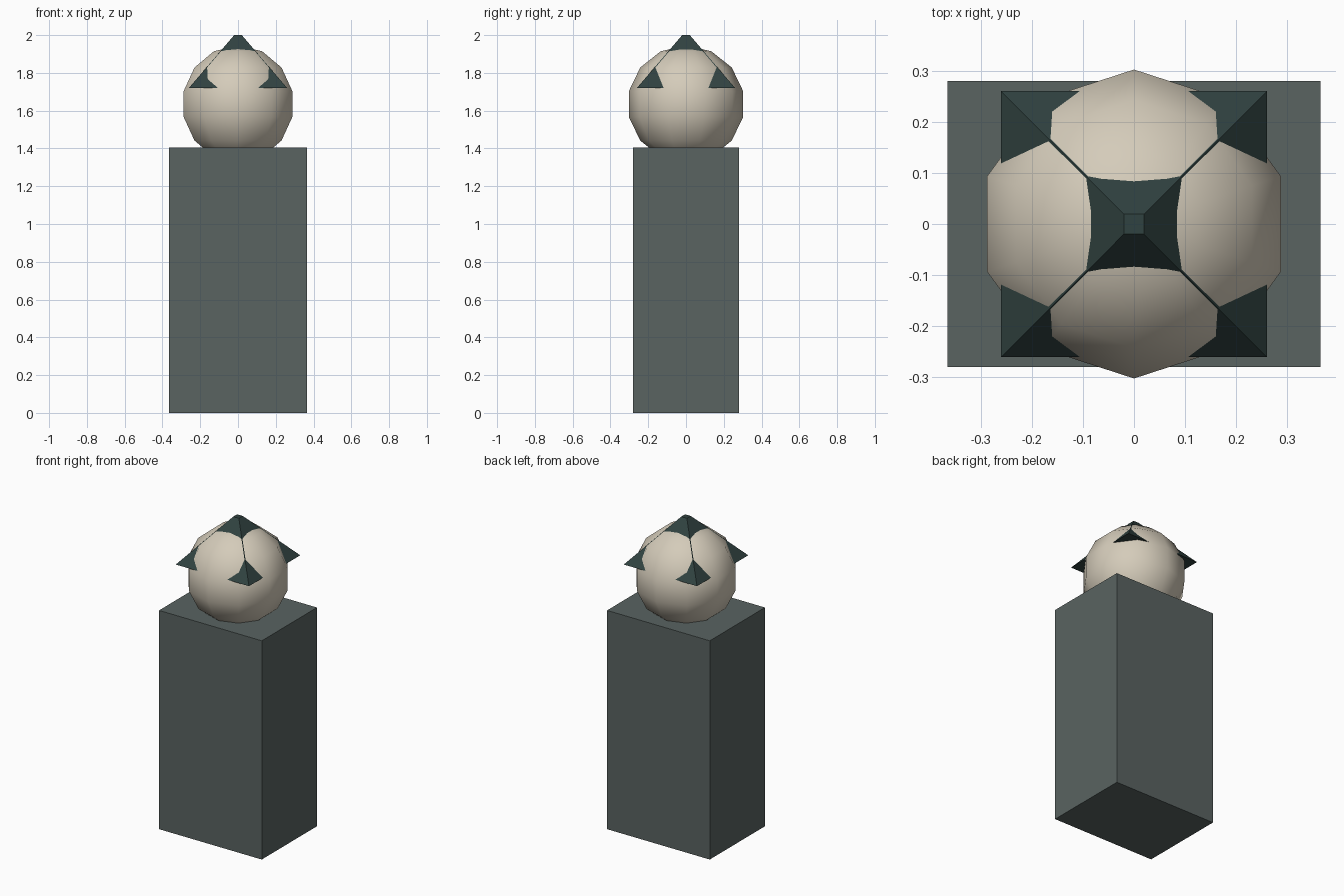
import bpy, math

if "Cube" in bpy.data.objects:
    bpy.data.objects.remove(bpy.data.objects["Cube"])


def finish(name, color, smooth=False):
    obj = bpy.context.object
    obj.name = name
    mat = bpy.data.materials.new(name + "_material")
    mat.diffuse_color = (*color, 1)
    mat.use_nodes = True
    mat.node_tree.nodes["Principled BSDF"].inputs["Base Color"].default_value = mat.diffuse_color
    obj.data.materials.append(mat)
    bpy.ops.object.transform_apply(location=False, rotation=True, scale=True)
    if smooth:
        bpy.ops.object.shade_smooth()
    return obj


BODY_TOP = 1.405

# Block body
bpy.ops.mesh.primitive_cube_add(size=1, location=(0, 0, BODY_TOP / 2))
bpy.context.object.scale = (0.73, 0.56, BODY_TOP)
finish("body", (0.10, 0.125, 0.12))

# Low-poly round head, sunk into the body
bpy.ops.mesh.primitive_uv_sphere_add(segments=10, ring_count=7, radius=0.31,
                                     location=(0, 0, 1.635))
finish("head", (0.66, 0.60, 0.49), smooth=True)

# Four-sided hat with a small flat tip
r = math.sqrt(2)
bpy.ops.mesh.primitive_cone_add(vertices=4, radius1=0.26 * r, radius2=0.02 * r,
                                depth=0.28, location=(0, 0, 1.86),
                                rotation=(0, 0, math.radians(45)))
finish("hat", (0.03, 0.055, 0.052))
